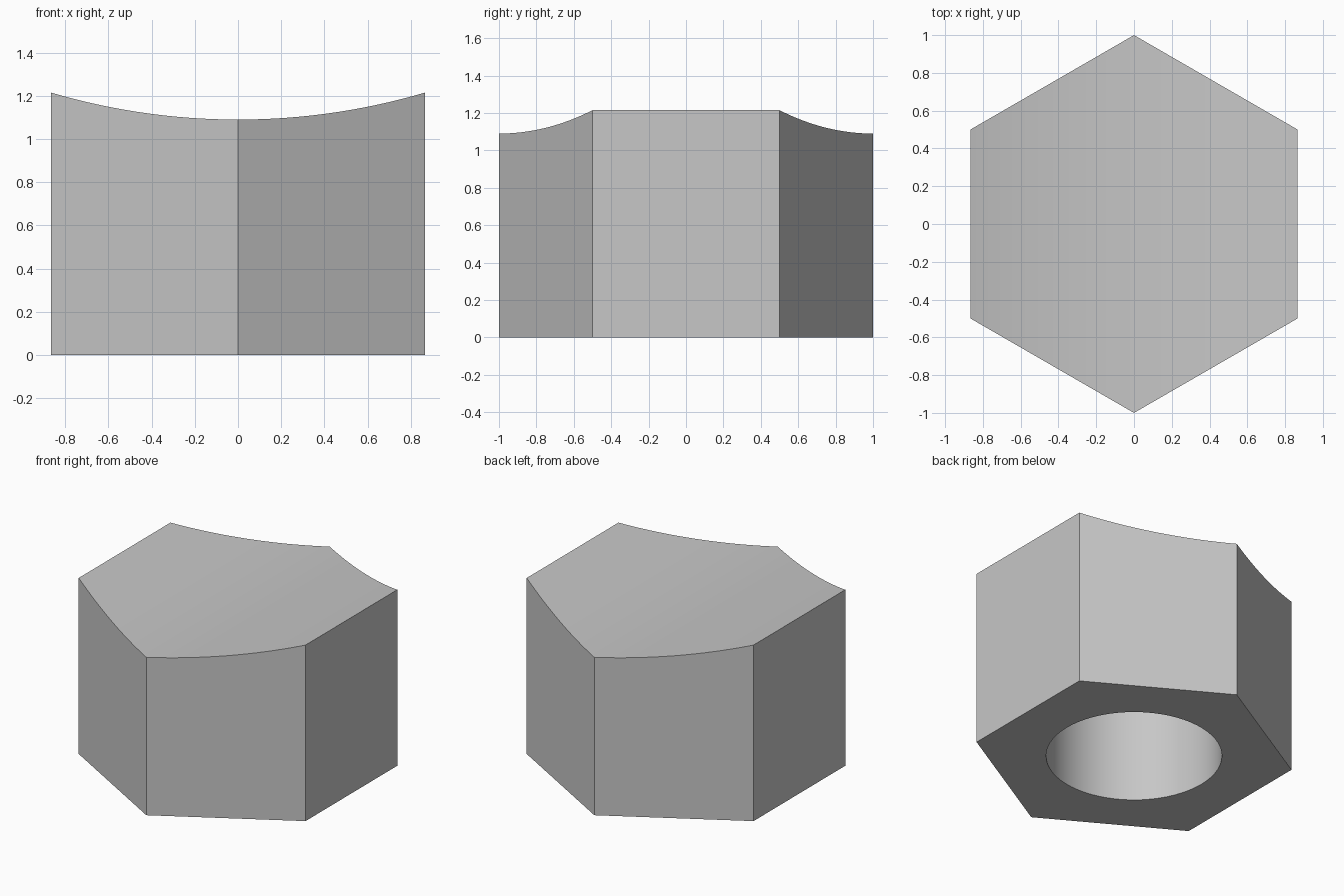
import bpy, bmesh, math
from mathutils import Vector

SIDE = math.sqrt(3) / 2      # half width across the flats
LOW, HIGH = 1.09, 1.215      # top height at the middle and at the flats
HOLE_RADIUS, HOLE_DEPTH = 0.55, 0.85
SEGMENTS = 32

if "Cube" in bpy.data.objects:
    bpy.data.objects.remove(bpy.data.objects["Cube"])

# Grey material
grey = bpy.data.materials.new("plain grey")
grey.use_nodes = True
colour = (0.57, 0.57, 0.57, 1)
grey.diffuse_color = colour
grey.node_tree.nodes["Principled BSDF"].inputs["Base Color"].default_value = colour


def add_object(name, bm):
    bmesh.ops.recalc_face_normals(bm, faces=bm.faces)
    mesh = bpy.data.meshes.new(name)
    bm.to_mesh(mesh)
    bm.free()
    mesh.materials.append(grey)
    obj = bpy.data.objects.new(name, mesh)
    bpy.context.collection.objects.link(obj)
    return obj


# Block with a shallow trough along y
rise = HIGH - LOW
arc = (SIDE ** 2 + rise ** 2) / (2 * rise)
profile = [(-SIDE, 0), (SIDE, 0)]
for i in range(SEGMENTS + 1):
    x = SIDE * (1 - 2 * i / SEGMENTS)
    profile.append((x, LOW + arc - math.sqrt(arc ** 2 - x ** 2)))

bm = bmesh.new()
face = bm.faces.new([bm.verts.new((x, -1.2, z)) for x, z in profile])
ext = bmesh.ops.extrude_face_region(bm, geom=[face])
moved = [v for v in ext["geom"] if isinstance(v, bmesh.types.BMVert)]
bmesh.ops.translate(bm, vec=(0, 2.4, 0), verts=moved)

# Trim the ends into the slanted hexagon sides
for degrees in (60, 120, 240, 300):
    a = math.radians(degrees)
    normal = Vector((math.cos(a), math.sin(a), 0))
    bmesh.ops.bisect_plane(bm, geom=bm.verts[:] + bm.edges[:] + bm.faces[:],
                           plane_co=normal * SIDE, plane_no=normal,
                           clear_outer=True, dist=1e-5)
    rim = [e for e in bm.edges if e.is_boundary]
    bmesh.ops.holes_fill(bm, edges=rim, sides=0)
body = add_object("hexagonal_saddle_block", bm)

# Blind round hole from below
bm = bmesh.new()
bmesh.ops.create_cone(bm, cap_ends=True, segments=64, radius1=HOLE_RADIUS,
                      radius2=HOLE_RADIUS, depth=2 * HOLE_DEPTH)
cutter = add_object("hole_cutter", bm)
cutter.hide_render = True

cut = body.modifiers.new("blind hole", "BOOLEAN")
cut.operation = "DIFFERENCE"
cut.solver = "EXACT"
cut.object = cutter
bpy.ops.object.select_all(action="DESELECT")
body.select_set(True)
bpy.context.view_layer.objects.active = body
bpy.ops.object.modifier_apply(modifier=cut.name)
bpy.data.objects.remove(cutter)

bpy.ops.object.shade_smooth_by_angle(angle=math.radians(30))
